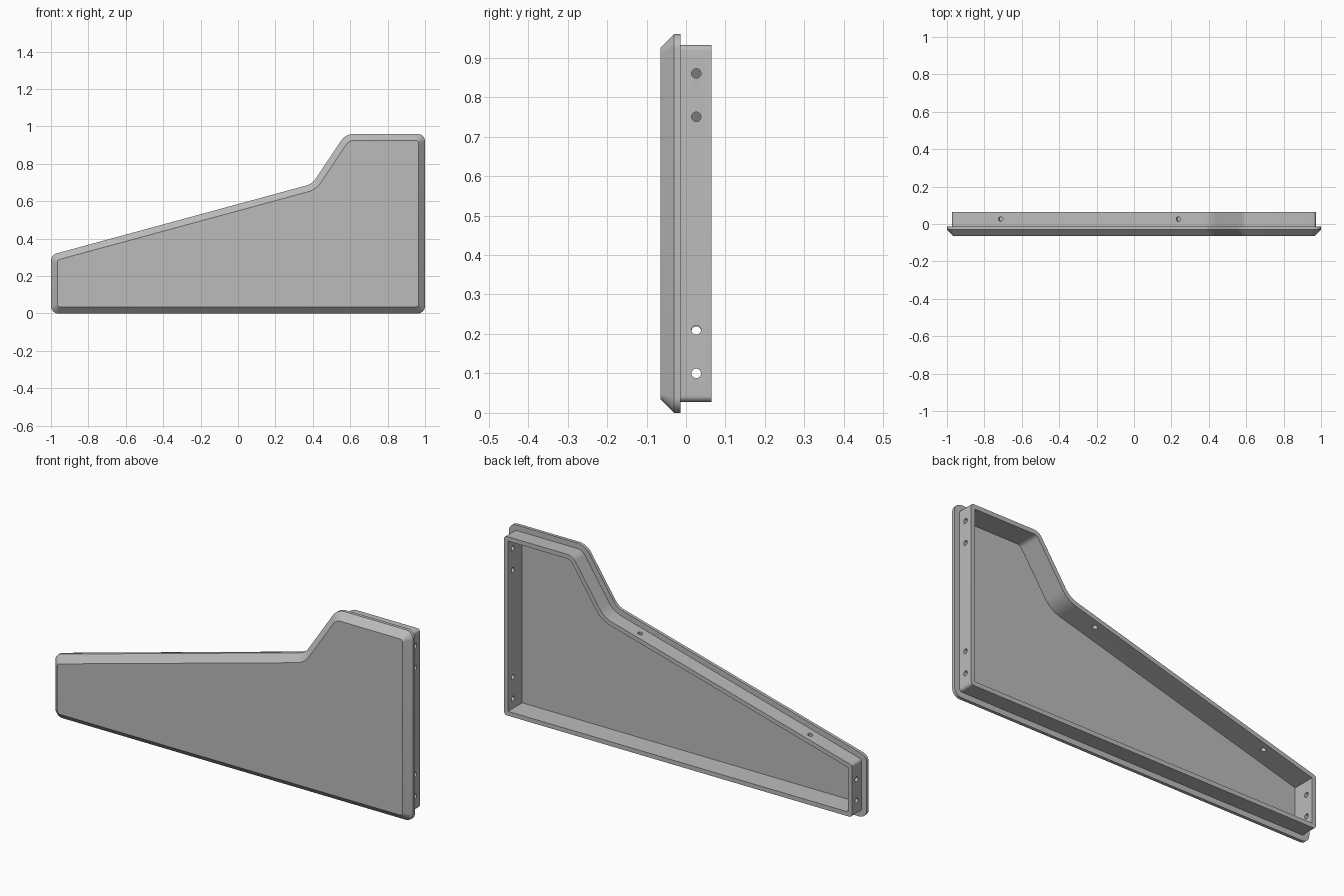
import bpy
import bmesh
from mathutils import Vector

if "Cube" in bpy.data.objects:
    bpy.data.objects.remove(bpy.data.objects["Cube"], do_unlink=True)

# Sharp outline in the xz plane, counter-clockwise: x, z, corner radius
OUTLINE = [(-1, 0, 0.04), (1, 0, 0.04), (1, 0.96, 0.04),
           (0.575, 0.96, 0.08), (0.397, 0.693, 0.09), (-1, 0.313, 0.04)]
# Cross-section of the panel from front face to cavity floor: inset, y
SECTION = [(0.035, -0.065), (0, -0.03), (0, -0.014), (0.028, -0.014),
           (0.028, 0.064), (0.05, 0.064), (0.05, -0.049)]
ARC_STEPS = 8
HOLE_Y = 0.026
HOLE_RADIUS = 0.012


def inward(a, b):
    d = (b - a).normalized()
    return Vector((-d.y, d.x))


def inset_outline(inset):
    """Rounded outline moved inward, keeping its corner arcs concentric."""
    pts = [Vector(p[:2]) for p in OUTLINE]
    result = []
    for i, p in enumerate(pts):
        n1 = inward(pts[i - 1], p)
        n2 = inward(p, pts[(i + 1) % len(pts)])
        side = 1 if n1.cross(n2) > 0 else -1
        r = max(OUTLINE[i][2] - side * inset, 0)
        if side > 0 and 0 < inset < 0.04:
            r = max(r, 0.015)
        miter = (n1 + n2) / (1 + n1.dot(n2))
        centre = p + (inset + side * r) * miter
        for k in range(ARC_STEPS + 1):
            result.append(centre - side * r * n1.slerp(n2, k / ARC_STEPS))
    return result


def build_panel():
    bm = bmesh.new()
    rings = [[bm.verts.new((p.x, y, p.y)) for p in inset_outline(inset)]
             for inset, y in SECTION]
    for a, b in zip(rings, rings[1:]):
        for i in range(len(a)):
            j = (i + 1) % len(a)
            bm.faces.new((a[i], a[j], b[j], b[i]))
    bm.faces.new(rings[0])
    bm.faces.new(rings[-1])
    bmesh.ops.remove_doubles(bm, verts=bm.verts, dist=0.0001)
    bmesh.ops.recalc_face_normals(bm, faces=bm.faces)
    mesh = bpy.data.meshes.new("flanged_panel")
    bm.to_mesh(mesh)
    bm.free()
    obj = bpy.data.objects.new("flanged_panel", mesh)
    bpy.context.collection.objects.link(obj)
    return obj


def drill(obj, location, direction):
    """Cut one screw hole through the flange wall."""
    bpy.ops.mesh.primitive_cylinder_add(
        vertices=24, radius=HOLE_RADIUS, depth=0.09, location=location,
        rotation=Vector(direction).to_track_quat('Z', 'Y').to_euler())
    cutter = bpy.context.object
    cutter.hide_render = True
    mod = obj.modifiers.new("hole", 'BOOLEAN')
    mod.operation = 'DIFFERENCE'
    mod.solver = 'EXACT'
    mod.object = cutter
    bpy.context.view_layer.objects.active = obj
    bpy.ops.object.modifier_apply(modifier=mod.name)
    bpy.data.objects.remove(cutter, do_unlink=True)


panel = build_panel()

grey = bpy.data.materials.new("plain_grey")
grey.use_nodes = True
grey.diffuse_color = (0.5, 0.5, 0.5, 1)
grey.node_tree.nodes["Principled BSDF"].inputs["Base Color"].default_value = (0.5, 0.5, 0.5, 1)
panel.data.materials.append(grey)

# Holes in the tall end, the short end and the long slope
for z in (0.1, 0.21, 0.75, 0.86):
    drill(panel, (0.96, HOLE_Y, z), (1, 0, 0))
for z in (0.1, 0.207):
    drill(panel, (-0.96, HOLE_Y, z), (1, 0, 0))
for x in (-0.71, 0.24):
    drill(panel, (x, HOLE_Y, 0.545 + 0.272 * x), (-0.272, 0, 1))

# Smooth rounded corners, crisp edges
bpy.ops.object.select_all(action='DESELECT')
panel.select_set(True)
bpy.context.view_layer.objects.active = panel
bpy.ops.object.shade_smooth_by_angle(angle=0.5)
